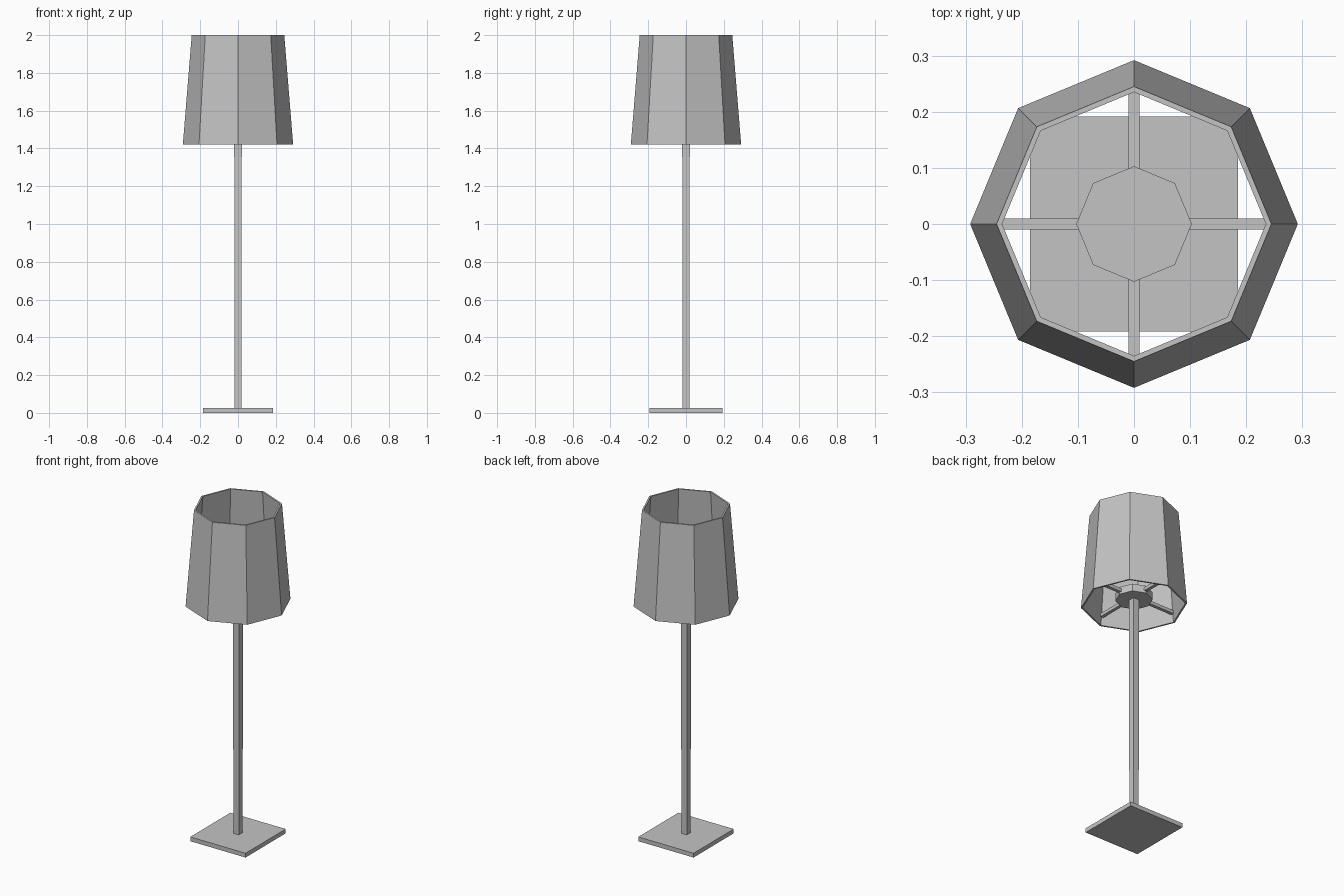
import bpy, math
from mathutils import Matrix

cube = bpy.data.objects.get("Cube")
if cube:
    bpy.data.objects.remove(cube, do_unlink=True)

GREY = (0.55, 0.55, 0.55, 1)
grey = bpy.data.materials.new("warm_grey")
grey.use_nodes = True
grey.diffuse_color = GREY
grey.node_tree.nodes["Principled BSDF"].inputs["Base Color"].default_value = GREY


def add_mesh(name, verts, faces):
    mesh = bpy.data.meshes.new(name)
    mesh.from_pydata(verts, [], faces)
    mesh.materials.append(grey)
    obj = bpy.data.objects.new(name, mesh)
    bpy.context.collection.objects.link(obj)
    return obj


def ring(radius, z, sides=8):
    step = math.tau / sides
    return [(radius * math.cos(i * step), radius * math.sin(i * step), z) for i in range(sides)]


def loft(name, rings, closed_loop=False):
    """Bridge successive rings; cap the ends unless the rings form a loop."""
    n = len(rings[0])
    count = len(rings)
    verts = [v for r in rings for v in r]
    faces = []
    for k in range(count if closed_loop else count - 1):
        a, b = k * n, (k + 1) % count * n
        for i in range(n):
            j = (i + 1) % n
            faces.append((a + i, a + j, b + j, b + i))
    if not closed_loop:
        faces.append(tuple(reversed(range(n))))
        faces.append(tuple(range((count - 1) * n, count * n)))
    return add_mesh(name, verts, faces)


def rect(hx, hy, z):
    return [(-hx, -hy, z), (hx, -hy, z), (hx, hy, z), (-hx, hy, z)]


# Square foot and slender post
loft("base_plate", [rect(0.185, 0.192, 0), rect(0.185, 0.192, 0.026)])
loft("post", [rect(0.018, 0.018, 0.026), rect(0.02, 0.02, 1.46)])

# Octagonal hub that carries the shade
loft("shade_hub", [ring(0.103, 1.455), ring(0.103, 1.5)])

# Four arms from the hub to the shade
for i, side in enumerate(("left", "back", "right", "front")):
    arm = loft("shade_arm_" + side, [rect(0.09, 0.01, 1.468), rect(0.09, 0.01, 1.488)])
    arm.data.transform(Matrix.Rotation(i * math.pi / 2, 4, "Z") @ Matrix.Translation((0.185, 0, 0)))

# Hollow tapered octagonal shade: outer wall, then inner wall
loft("lamp_shade", [ring(0.292, 1.42), ring(0.245, 2), ring(0.235, 2), ring(0.282, 1.42)],
     closed_loop=True)
